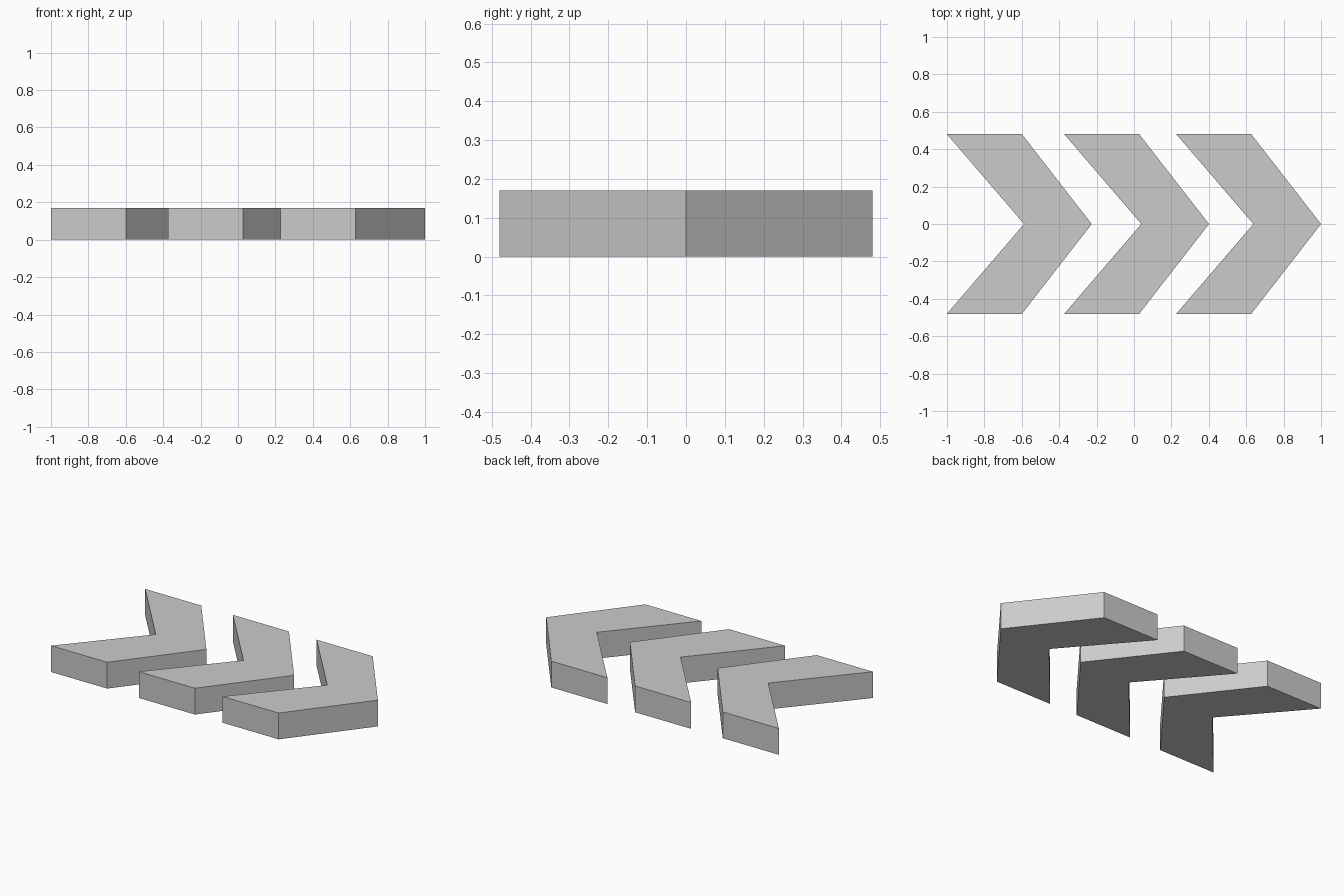
import bpy, bmesh

if "Cube" in bpy.data.objects:
    bpy.data.objects.remove(bpy.data.objects["Cube"])

HALF_WIDTH = 0.48
HEIGHT = 0.17
# Arrow outline in x relative to its tail ends
SHOULDER, TIP, NOTCH = 0.401, 0.774, 0.412


def chevron(name, x):
    """Extrude one chevron outline upward from the ground."""
    outline = [(0, -HALF_WIDTH), (SHOULDER, -HALF_WIDTH), (TIP, 0),
               (SHOULDER, HALF_WIDTH), (0, HALF_WIDTH), (NOTCH, 0)]
    bm = bmesh.new()
    base = bm.faces.new([bm.verts.new((x + px, py, 0)) for px, py in outline])
    top = bmesh.ops.extrude_face_region(bm, geom=[base], use_keep_orig=True)
    verts = [g for g in top["geom"] if isinstance(g, bmesh.types.BMVert)]
    bmesh.ops.translate(bm, verts=verts, vec=(0, 0, HEIGHT))
    bmesh.ops.recalc_face_normals(bm, faces=bm.faces[:])
    mesh = bpy.data.meshes.new(name)
    bm.to_mesh(mesh)
    bm.free()
    obj = bpy.data.objects.new(name, mesh)
    bpy.context.collection.objects.link(obj)


# Three chevrons in a row, pointing towards +x
for name, x in (("rear_chevron", -1.0), ("middle_chevron", -0.373),
                ("front_chevron", 0.226)):
    chevron(name, x)
